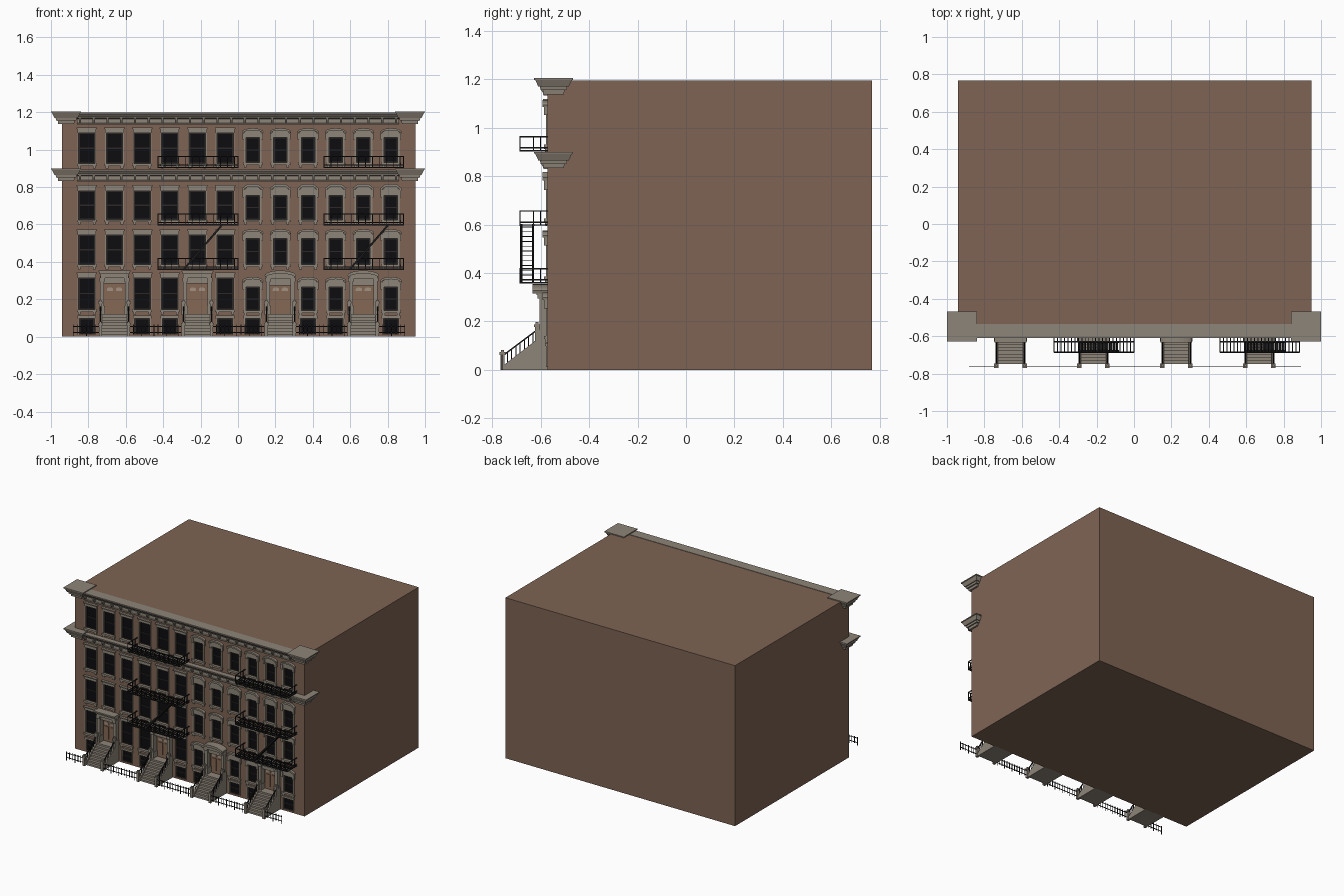
import bpy, bmesh, math
from mathutils import Vector

if "Cube" in bpy.data.objects:
    bpy.data.objects.remove(bpy.data.objects["Cube"])

def mat(name, c):
    m = bpy.data.materials.new(name)
    m.diffuse_color = (*c, 1)
    m.use_nodes = True
    m.node_tree.nodes["Principled BSDF"].inputs["Base Color"].default_value = m.diffuse_color
    return m

BRICK = mat("brownstone", (0.21, 0.127, 0.088))
STONE = mat("trim stone", (0.27, 0.235, 0.19))
GLASS = mat("dark glass", (0.004, 0.004, 0.005))
SASH = mat("dark sash", (0.025, 0.022, 0.02))
IRON = mat("black iron", (0.012, 0.012, 0.013))
DOOR = mat("door wood", (0.24, 0.14, 0.09))
PANE = mat("door light", (0.36, 0.29, 0.22))

parts = {}

def bm_for(name, m):
    if name not in parts:
        parts[name] = (bmesh.new(), m)
    return parts[name][0]

def hull(bm, a, b):
    """Join two matching loops of points into a closed solid."""
    va, vb = [bm.verts.new(p) for p in a], [bm.verts.new(p) for p in b]
    n = len(va)
    bm.faces.new(va)
    bm.faces.new(vb[::-1])
    for i in range(n):
        j = (i + 1) % n
        bm.faces.new((va[i], vb[i], vb[j], va[j]))

def box(name, m, x0, x1, y0, y1, z0, z1):
    q = [(x0, y0), (x1, y0), (x1, y1), (x0, y1)]
    hull(bm_for(name, m), [(*p, z0) for p in q], [(*p, z1) for p in q])

def prism_y(name, m, pts, y0, y1):
    hull(bm_for(name, m), [(x, y0, z) for x, z in pts], [(x, y1, z) for x, z in pts])

def prism_x(name, m, pts, x0, x1):
    hull(bm_for(name, m), [(x0, y, z) for y, z in pts], [(x1, y, z) for y, z in pts])

def bar(name, m, p, q, r=0.002):
    p, q = Vector(p), Vector(q)
    d = (q - p).normalized()
    u = d.cross(Vector((0, 0, 1)) if abs(d.z) < 0.9 else Vector((0, 1, 0))).normalized() * r
    v = d.cross(u).normalized() * r
    c = [u + v, v - u, -u - v, u - v]
    hull(bm_for(name, m), [p + k for k in c], [q + k for k in c])

def arch(cx, hw, z0, zs, rise, n):
    """Flat-bottomed outline with a curved top."""
    top = [(cx + hw * math.cos(math.pi * i / n), zs + rise * math.sin(math.pi * i / n) ** 1.0)
           for i in range(n + 1)]
    return [(cx - hw, z0), (cx + hw, z0)] + top

F = -0.573                                   # facade plane
COL = [-0.808 + 0.1478 * i for i in range(12)]
DOORS = (1, 4, 7, 10)

# main block
box("building_body", BRICK, -0.942, 0.95, F, 0.768, 0, 1.195)

# one window: opening, glass, sash, jambs, sill, head
def window(cx, hw, z0, z1, head, arched, n=8):
    box("opening_cutter", BRICK, cx - hw, cx + hw, F - 0.02, F + 0.018, z0, z1)
    box("window_glass", GLASS, cx - hw, cx + hw, F + 0.012, F + 0.019, z0, z1)
    s, zm = 0.006, (z0 + z1) / 2
    for a, b, c, d in ((cx - hw, cx - hw + s, z0, z1), (cx + hw - s, cx + hw, z0, z1),
                       (cx - hw, cx + hw, z0, z0 + s), (cx - hw, cx + hw, z1 - s, z1),
                       (cx - hw, cx + hw, zm - 0.003, zm + 0.003)):
        box("window_sash", SASH, a, b, F + 0.006, F + 0.013, c, d)
    j = 0.052 if arched else hw + 0.006
    for k in (-1, 1):
        a, b = sorted((cx + k * hw, cx + k * (j - 0.004 if arched else j)))
        box("window_jambs", STONE, a, b, F - 0.006, F + 0.01, z0, z1)
    if z0 > 0.05:                            # sill with two feet
        box("window_sills", STONE, cx - 0.053, cx + 0.053, F - 0.014, F + 0.01, z0 - 0.013, z0)
        for k in (-1, 1):
            box("window_sills", STONE, cx + k * 0.04 - 0.007, cx + k * 0.04 + 0.007,
                F - 0.009, F + 0.01, z0 - 0.026, z0 - 0.013)
    if arched:                               # hood with ears
        prism_y("window_hoods", STONE, arch(cx, 0.047, z1, z1 + head * .45, head * .4, n), F - 0.01, F + 0.01)
        lo, hi = arch(cx, 0.055, 0, z1 + head * .42, head * .35, n)[2:], \
            arch(cx, 0.057, 0, z1 + head * .6, head * .4, n)[2:]
        prism_y("window_hoods", STONE, hi + lo[::-1], F - 0.019, F + 0.01)
        for k in (-1, 1):
            box("window_hoods", STONE, cx + k * .047 - .008, cx + k * .047 + .008,
                F - 0.014, F + 0.01, z1 - 0.012, z1 + head * .5)
    else:                                    # flat lintel with cap
        box("window_lintels", STONE, cx - 0.05, cx + 0.05, F - 0.01, F + 0.01, z1, z1 + head)
        if z0 > 0.05:
            box("window_lintels", STONE, cx - 0.055, cx + 0.055, F - 0.018, F + 0.01,
                z1 + head - 0.008, z1 + head)

for i, cx in enumerate(COL):
    right = i > 5
    if right:
        rows = [(0.93, 1.065, 0.05, 8), (0.625, 0.755, 0.065, 3), (0.385, 0.525, 0.05, 8), (0.14, 0.265, 0.055, 8)]
        hw = 0.036
    else:
        rows = [(0.925, 1.09, 0.028, 8), (0.625, 0.78, 0.032, 8), (0.385, 0.545, 0.028, 8), (0.145, 0.315, 0.028, 8)]
        hw = 0.044
    for r, (z0, z1, h, n) in enumerate(rows):
        if not (r == 3 and i in DOORS):
            window(cx, hw, z0, z1, h, right, n)
    if i not in DOORS:
        window(cx, 0.04, 0.012, 0.098, 0.014, False)

# entrances: door, surround, hood, stoop
for i in DOORS:
    cx, right = COL[i], i > 5
    zt = 0.275 if right else 0.285
    box("opening_cutter", BRICK, cx - 0.054, cx + 0.054, F - 0.02, F + 0.018, 0.12, zt)
    box("doors", DOOR, cx - 0.054, cx + 0.054, F + 0.008, F + 0.019, 0.12, zt)
    for k in (-1, 1):
        c = cx + k * 0.024
        prism_y("door_lights", PANE, arch(c, 0.017, 0.245, 0.252, 0.012, 8), F + 0.003, F + 0.009)
        box("door_panels", DOOR, c - 0.017, c + 0.017, F + 0.003, F + 0.009, 0.14, 0.232)
        p = cx + k * 0.066
        box("door_pilasters", STONE, p - 0.011, p + 0.011, F - 0.032, F + 0.01, 0.12, 0.325)
        box("door_pilasters", STONE, p - 0.015, p + 0.015, F - 0.038, F + 0.01, 0.12, 0.165)
        box("door_pilasters", STONE, p - 0.015, p + 0.015, F - 0.04, F + 0.01, 0.295, 0.315)
    box("door_heads", STONE, cx - 0.056, cx + 0.056, F - 0.022, F + 0.01, zt, 0.32)
    if right:
        prism_y("door_hoods", STONE, arch(cx, 0.076, 0.31, 0.318, 0.022, 12), F - 0.045, F + 0.01)
        lo, hi = arch(cx, 0.08, 0, 0.315, 0.022, 12)[2:], arch(cx, 0.084, 0, 0.327, 0.027, 12)[2:]
        prism_y("door_hoods", STONE, hi + lo[::-1], F - 0.06, F + 0.01)
    else:
        for w, d, a, b in ((0.076, 0.042, 0.315, 0.335), (0.08, 0.052, 0.335, 0.345), (0.085, 0.06, 0.345, 0.355)):
            box("door_hoods", STONE, cx - w, cx + w, F - d, F + 0.01, a, b)
    # steps and cheek walls
    for s in range(8):
        y = -0.745 + s * 0.0175
        box("stoop_steps", STONE, cx - 0.068, cx + 0.068, y, F + 0.003, s * 0.015, (s + 1) * 0.015)
        box("stoop_steps", STONE, cx - 0.068, cx + 0.068, y - 0.004, y + 0.012, (s + 1) * .015 - .004, (s + 1) * .015)
    for k in (-1, 1):
        a, b = sorted((cx + k * 0.066, cx + k * 0.08))
        prism_x("stoop_cheeks", STONE, [(F + .003, 0), (-0.75, 0), (-0.75, 0.022), (-0.622, 0.12), (F + .003, 0.12)], a, b)
        x = cx + k * 0.075
        for y, z0, z1 in ((-0.758, 0, 0.07), (-0.615, 0.115, 0.185)):   # newels
            box("stoop_newels", STONE, x - 0.009, x + 0.009, y - 0.009, y + 0.009, z0, z1)
            box("stoop_newels", STONE, x - 0.012, x + 0.012, y - 0.012, y + 0.012, z1 - 0.008, z1 + 0.003)
            box("stoop_newels", STONE, x - 0.006, x + 0.006, y - 0.006, y + 0.006, z1, z1 + 0.012)
        bar("stoop_railings", IRON, (x, -0.755, 0.06), (x, -0.615, 0.165), 0.003)
        for s in range(1, 8):
            y = -0.755 + s * 0.0175
            z = 0.06 + (y + 0.755) * 0.75
            bar("stoop_railings", IRON, (x, y, z - 0.045), (x, y, z))

# front fence between the stoops
edges = [-0.88] + [COL[i] + k * 0.08 for i in DOORS for k in (-1, 1)] + [0.892]
for a, b in zip(edges[::2], edges[1::2]):
    for z in (0.022, 0.055):
        bar("street_fence", IRON, (a, -0.76, z), (b, -0.76, z))
    n = max(3, round((b - a) / 0.022))
    for s in range(n + 1):
        x = a + (b - a) * s / n
        bar("street_fence", IRON, (x, -0.76, 0 if s % 3 == 0 else 0.012), (x, -0.76, 0.064), 0.0018)

# cornices: end blocks, moulded run, frieze brackets
for name, top in (("roof_cornice", 1.205), ("middle_cornice", 0.9)):
    for cx in (-0.919, 0.919):
        def sq(h, hy, z):
            return [(cx + sx * h, -0.547 + sy * hy, z) for sx, sy in ((-1, -1), (1, -1), (1, 1), (-1, 1))]
        bm = bm_for(name, STONE)
        for h0, h1, z0, z1 in ((0.08, 0.08, 0.007, 0), (0.063, 0.076, 0.035, 0.007),
                               (0.054, 0.056, 0.049, 0.035), (0.043, 0.045, 0.067, 0.049)):
            hull(bm, sq(h0, h0, top - z0), sq(h1, h1, top - z1))
    t = top - 0.007
    prism_x(name, STONE, [(-0.535, t), (-0.61, t), (-0.61, t - 0.008), (-0.597, t - 0.024), (-0.597, t - 0.03),
                          (-0.584, t - 0.034), (-0.584, t - 0.056), (-0.588, t - 0.058), (-0.588, t - 0.064),
                          (-0.535, t - 0.064)], -0.86, 0.86)
    for s in range(24):
        x = -0.845 + s * 1.69 / 23
        prism_x(name + "_brackets", STONE, [(-0.58, t - 0.03), (-0.603, t - 0.03), (-0.6, t - 0.04), (-0.59, t - 0.056),
                                            (-0.58, t - 0.056)], x - 0.006, x + 0.006)

# fire escapes: platforms, rails, stair
for x0, x1 in ((-0.428, 0.0), (0.46, 0.885)):
    yf = -0.685
    for z in (0.905, 0.598, 0.36):
        n = 23
        for y in (yf, -0.63, F - 0.004):
            bar("fire_escape_floor", IRON, (x0, y, z), (x1, y, z), 0.0035)
        for s in range(n + 1):
            x = x0 + (x1 - x0) * s / n
            bar("fire_escape_floor", IRON, (x, yf, z), (x, F, z), 0.0025)
            if s % 2 == 0 or s == n:
                bar("fire_escape_rail", IRON, (x, yf, z), (x, yf, z + 0.058))
        for dz in (0.012, 0.058):
            bar("fire_escape_rail", IRON, (x0, yf, z + dz), (x1, yf, z + dz), 0.0025)
            for x in (x0, x1):
                bar("fire_escape_rail", IRON, (x, yf, z + dz), (x, F, z + dz), 0.0025)
        for x in (x0, x1):
            for y in (-0.63, -0.6):
                bar("fire_escape_rail", IRON, (x, y, z), (x, y, z + 0.058))
    a, b = Vector((x0 + 0.14, 0, 0.362)), Vector((x0 + 0.345, 0, 0.6))
    for y in (-0.68, -0.632):
        o = Vector((0, y, 0))
        bar("fire_escape_stair", IRON, a + o, b + o, 0.005)
    for s in range(12):
        p = a.lerp(b, (s + 0.5) / 12)
        box("fire_escape_stair", IRON, p.x - 0.007, p.x + 0.007, -0.68, -0.632, p.z - 0.0015, p.z + 0.0015)

# turn every part into an object
objs = {}
for name, (bm, m) in parts.items():
    bmesh.ops.recalc_face_normals(bm, faces=bm.faces)
    me = bpy.data.meshes.new(name)
    bm.to_mesh(me)
    bm.free()
    me.materials.append(m)
    objs[name] = bpy.data.objects.new(name, me)
    bpy.context.collection.objects.link(objs[name])

# cut the window and door openings into the facade
mod = objs["building_body"].modifiers.new("openings", 'BOOLEAN')
mod.operation = 'DIFFERENCE'
mod.solver = 'EXACT'
mod.object = objs["opening_cutter"]
objs["opening_cutter"].hide_render = True
objs["opening_cutter"].hide_viewport = True
